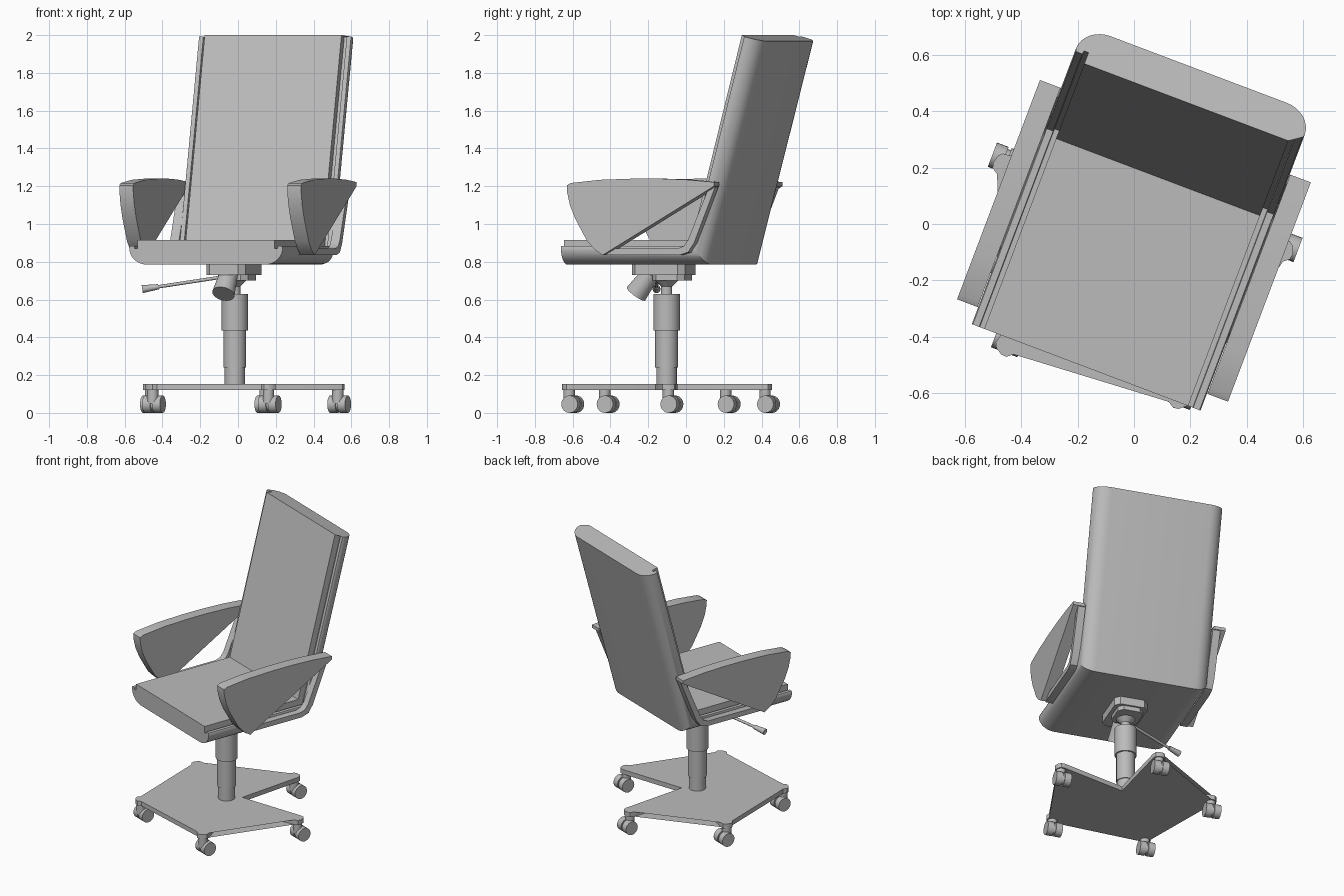
import bpy, bmesh, math
from mathutils import Matrix, Vector

cube = bpy.data.objects.get("Cube")
if cube:
    bpy.data.objects.remove(cube, do_unlink=True)

grey = bpy.data.materials.new("plain grey")
grey.use_nodes = True
grey.diffuse_color = (0.5, 0.5, 0.5, 1)
grey.node_tree.nodes["Principled BSDF"].inputs["Base Color"].default_value = (0.5, 0.5, 0.5, 1)

# The whole chair is swivelled about the vertical axis
TURN = Matrix.Rotation(math.radians(-20.7), 4, 'Z') @ Matrix.Translation((0.021, 0, 0))
POST_Y = -0.102


def finish(name, bm, angle=35):
    bmesh.ops.transform(bm, matrix=TURN, verts=bm.verts)
    bmesh.ops.recalc_face_normals(bm, faces=bm.faces)
    mesh = bpy.data.meshes.new(name)
    bm.to_mesh(mesh)
    bm.free()
    mesh.materials.append(grey)
    obj = bpy.data.objects.new(name, mesh)
    bpy.context.collection.objects.link(obj)
    bpy.ops.object.select_all(action='DESELECT')
    obj.select_set(True)
    bpy.context.view_layer.objects.active = obj
    bpy.ops.object.shade_smooth_by_angle(angle=math.radians(angle))


def loft(name, rings):
    """Skin a list of equal closed rings and cap both ends."""
    bm = bmesh.new()
    loops = [[bm.verts.new(p) for p in ring] for ring in rings]
    n = len(loops[0])
    for a, b in zip(loops, loops[1:]):
        for i in range(n):
            j = (i + 1) % n
            bm.faces.new((a[i], a[j], b[j], b[i]))
    caps = [bm.faces.new(loops[0]), bm.faces.new(loops[-1])]
    bmesh.ops.triangulate(bm, faces=caps)
    finish(name, bm)


def side_plate(name, profile, x0, x1):
    loft(name, [[(x, y, z) for y, z in profile] for x in (x0, x1)])


def flat_plate(name, outline, z0, z1):
    loft(name, [[(x, y, z) for x, y in outline] for z in (z0, z1)])


def rod(name, start, end, r0, r1, sides=32):
    a, b = Vector(start), Vector(end)
    rot = (b - a).to_track_quat('Z', 'Y').to_matrix().to_4x4()
    bm = bmesh.new()
    bmesh.ops.create_cone(bm, cap_ends=True, segments=sides, radius1=r0, radius2=r1,
                          depth=(b - a).length,
                          matrix=Matrix.Translation((a + b) / 2) @ rot)
    finish(name, bm)


# Seat and back: one cushioned section swept round a sharp mitre.
# Section is (x, depth), depth 0 at the outer shell and 1 at the cushion face.
half = [(0.387, 1), (0.387, 0.66), (0.404, 0.66), (0.406, 0.76), (0.430, 0.76)]
for i in range(9):
    t = math.radians(90 * i / 8)
    half.append((0.334 + 0.1 * math.cos(t), 0.68 * (1 - math.sin(t))))
section = half + [(-x, d) for x, d in reversed(half)]
stations = [((-0.536, 0.785), (-0.536, 0.915)),
            ((0.275, 0.785), (0.186, 0.915)),
            ((0.594, 1.968), (0.47, 2.0))]
rings = []
for outer, inner in stations:
    o, n = Vector(outer), Vector(inner)
    rings.append([(x, *o.lerp(n, d)) for x, d in section])
loft("seat_and_back", rings)

# Armrests: sector panels carried by bent straps
panel = [(-0.27, 0.835), (-0.315, 0.865), (-0.358, 0.91), (-0.426, 1.03), (-0.455, 1.1),
         (-0.471, 1.17), (-0.472, 1.205), (-0.45, 1.217), (-0.284, 1.234), (-0.1, 1.24),
         (0.055, 1.24), (0.2, 1.235), (0.36, 1.222), (0.36, 1.2)]
strap = [(-0.28, 0.835), (0.15, 0.835), (0.2, 0.85), (0.235, 0.9), (0.36, 1.21),
         (0.325, 1.21), (0.2, 0.915), (0.175, 0.882), (0.14, 0.87), (-0.24, 0.87)]
for side, s in (("left", 1), ("right", -1)):
    side_plate(side + "_armrest", panel, s * 0.436, s * 0.514)
    side_plate(side + "_arm_strap", strap, s * 0.43, s * 0.48)

# Tilt mechanism under the seat
def chamfered(hx, hy, c, cy):
    pts = [(hx, hy - c), (hx - c, hy), (c - hx, hy), (-hx, hy - c),
           (-hx, c - hy), (c - hx, -hy), (hx - c, -hy), (hx, c - hy)]
    return [(x, y + cy) for x, y in pts]


flat_plate("mount_plate", chamfered(0.11, 0.15, 0.03, -0.118), 0.73, 0.79)
flat_plate("mount_block", chamfered(0.085, 0.09, 0.03, -0.07), 0.70, 0.73)
rod("tension_knob", (0, -0.19, 0.74), (0, -0.275, 0.63), 0.048, 0.06)
rod("tilt_lever", (-0.06, -0.175, 0.717), (-0.37, -0.30, 0.666), 0.009, 0.009, 12)
rod("lever_handle", (-0.36, -0.295, 0.668), (-0.44, -0.325, 0.655), 0.014, 0.021, 16)

# Gas column
for name, z0, z1, r0, r1 in (("column_foot", 0.12, 0.24, 0.054, 0.054),
                             ("column_lower", 0.24, 0.435, 0.06, 0.06),
                             ("column_upper", 0.435, 0.63, 0.07, 0.07),
                             ("column_neck", 0.63, 0.68, 0.03, 0.03),
                             ("column_flare", 0.67, 0.705, 0.03, 0.065)):
    rod(name, (0, POST_Y, z0), (0, POST_Y, z1), r0, r1)

# Five-armed base, with two of the gaps between the arms filled in
angles = [math.radians(21.7 + 72 * k) for k in range(5)]
outline = []
for k, a in enumerate(angles):
    along, across = Vector((math.cos(a), math.sin(a))), Vector((-math.sin(a), math.cos(a)))
    for r, w in ((0.545, -0.04), (0.57, -0.032), (0.58, -0.015),
                 (0.58, 0.015), (0.57, 0.032), (0.545, 0.04)):
        outline.append(along * r + across * w + Vector((0, POST_Y)))
    if k not in (2, 3):
        m = a + math.radians(36)
        outline.append(Vector((math.cos(m), math.sin(m))) * 0.1 + Vector((0, POST_Y)))
flat_plate("star_base", outline, 0.12, 0.152)

# Casters, all rolling the same way
for k, a in enumerate(angles):
    x, y = 0.545 * math.cos(a), 0.545 * math.sin(a) + POST_Y
    rod(f"caster_stem_{k + 1}", (x, y, 0.05), (x, y, 0.125), 0.03, 0.03, 20)
    rod(f"caster_axle_{k + 1}", (x - 0.04, y + 0.02, 0.046), (x + 0.04, y + 0.02, 0.046), 0.038, 0.038, 24)
    for s in (-1, 1):
        rod(f"caster_wheel_{k + 1}_{'left' if s > 0 else 'right'}",
            (x + s * 0.006, y + 0.02, 0.046), (x + s * 0.05, y + 0.02, 0.046), 0.046, 0.046, 24)
